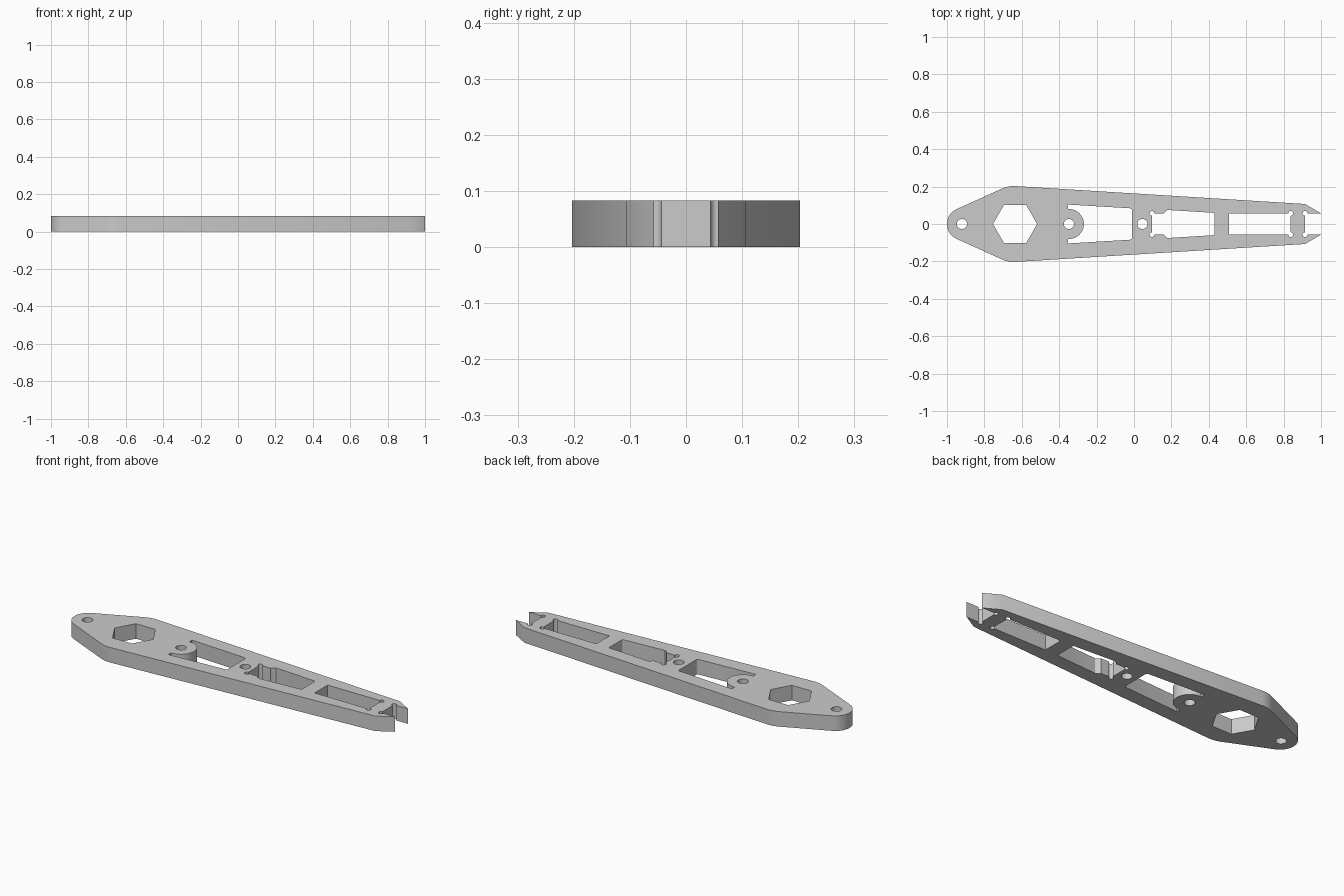
import bpy, bmesh
from math import sin, cos, radians

cube = bpy.data.objects.get("Cube")
if cube:
    bpy.data.objects.remove(cube)

THICK = 0.083
SLOT = 0.057      # half width of the jaw and of the straight slots
RELIEF = 0.013    # radius of the corner reliefs
BOLT = 0.027      # radius of the round holes


def arc(cx, cy, r, start, end, steps=12):
    """Points along an arc, angles in degrees."""
    angles = [radians(start + (end - start) * i / steps) for i in range(steps + 1)]
    return [(cx + r * cos(a), cy + r * sin(a)) for a in angles]


def mirrored(upper):
    """Close an upper half profile by reflecting it across the long axis."""
    return upper + [(x, -y) for x, y in reversed(upper) if abs(y) > 1e-5]


def circle(cx, r, sides=32):
    return arc(cx, 0, r, 0, 360, sides)[:-1]


# Outer profile: round tail, wide shoulder, taper, open jaw
outline = mirrored(
    arc(-0.913, 0, 0.087, 180, 115, 10)
    + arc(-0.643, 0.053, 0.15, 115, 86.5, 8)
    + [(0.914, 0.107), (1.0, SLOT)]
    + arc(0.914, SLOT, RELIEF, 0, 270))

# Slot wrapping the round boss
boss_slot = mirrored(
    arc(-0.348, 0, 0.08, 0, 90, 16)
    + [(-0.354, 0.08), (-0.354, 0.104)]
    + arc(-0.02, 0.074, 0.01, 86, 0, 4))

# Stepped slot with reliefs at its left end
stepped_slot = mirrored(
    arc(0.096, SLOT, RELIEF, 270, 0)
    + [(0.16, SLOT), (0.168, 0.068), (0.18, 0.075)]
    + arc(0.422, 0.052, 0.008, 86, 0, 4))

# Straight slot with reliefs at its right end
straight_slot = mirrored(
    [(0.508, SLOT)] + arc(0.838, SLOT, RELIEF, 180, -90))

hexagon = circle(-0.636, 0.118, 6)
bolt_holes = [circle(x, BOLT) for x in (-0.92, -0.348, 0.045)]

# Fill the profile around its openings and extrude it into a plate
bm = bmesh.new()
for loop in [outline, boss_slot, stepped_slot, straight_slot, hexagon] + bolt_holes:
    verts = [bm.verts.new((x, y, 0)) for x, y in loop]
    for a, b in zip(verts, verts[1:] + verts[:1]):
        bm.edges.new((a, b))
bmesh.ops.triangle_fill(bm, edges=bm.edges[:], use_beauty=True, normal=(0, 0, 1))
extruded = bmesh.ops.extrude_face_region(bm, geom=bm.faces[:], use_keep_orig=True)
top = [g for g in extruded["geom"] if isinstance(g, bmesh.types.BMVert)]
bmesh.ops.translate(bm, verts=top, vec=(0, 0, THICK))
bmesh.ops.recalc_face_normals(bm, faces=bm.faces[:])

mesh = bpy.data.meshes.new("tool_plate")
bm.to_mesh(mesh)
bm.free()
plate = bpy.data.objects.new("tool_plate", mesh)
bpy.context.collection.objects.link(plate)

# Plain grey material
grey = bpy.data.materials.new("plain_grey")
grey.use_nodes = True
colour = (0.6, 0.6, 0.6, 1)
grey.diffuse_color = colour
grey.node_tree.nodes["Principled BSDF"].inputs["Base Color"].default_value = colour
mesh.materials.append(grey)

bpy.ops.object.select_all(action="DESELECT")
plate.select_set(True)
bpy.context.view_layer.objects.active = plate
bpy.ops.object.shade_smooth_by_angle(angle=radians(30))
